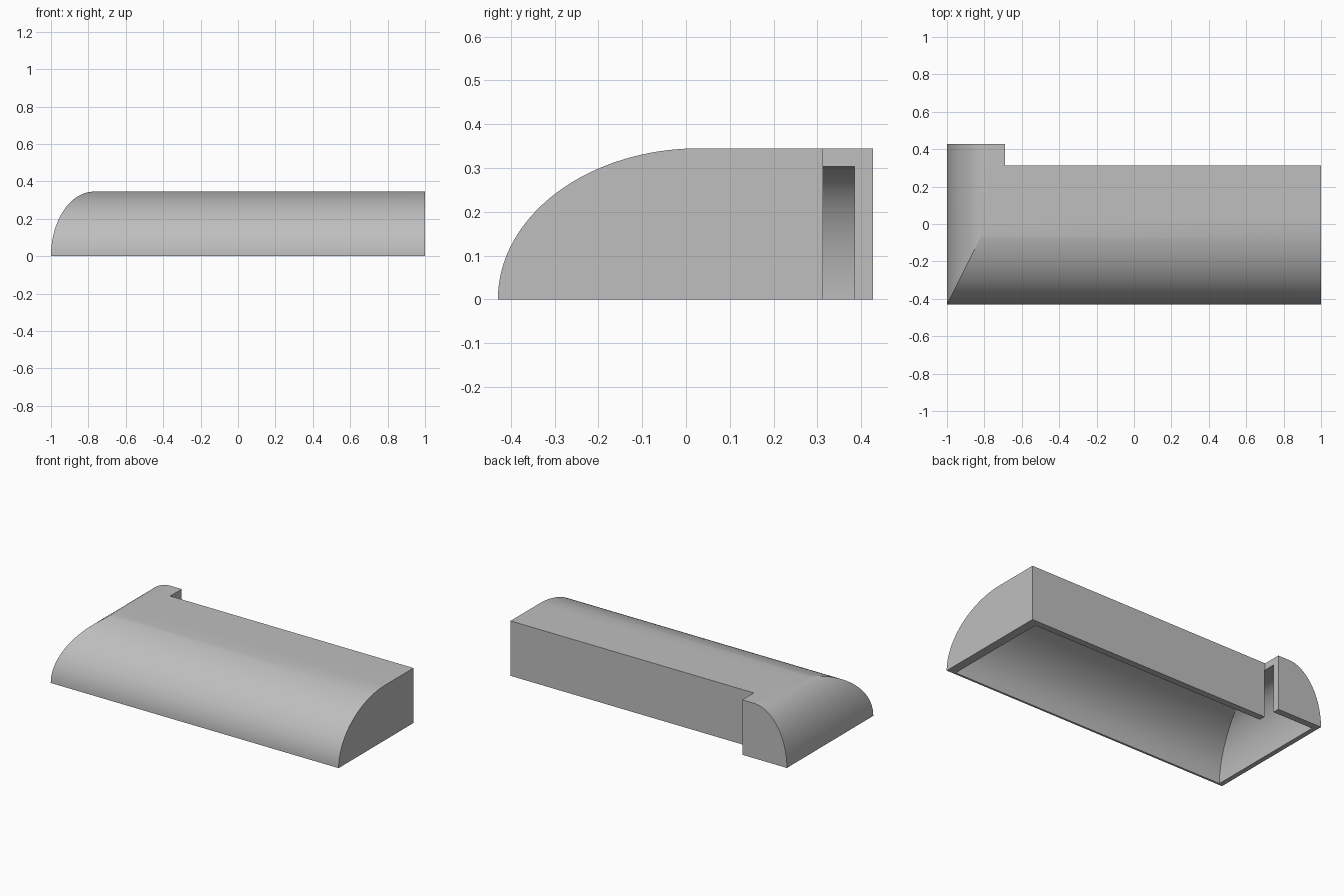
import bpy, bmesh, math
from mathutils import Vector

if "Cube" in bpy.data.objects:
    bpy.data.objects.remove(bpy.data.objects["Cube"])

grey = bpy.data.materials.new("plain_grey")
grey.use_nodes = True
COLOUR = (0.52, 0.52, 0.52, 1)
grey.diffuse_color = COLOUR
grey.node_tree.nodes["Principled BSDF"].inputs["Base Color"].default_value = COLOUR


def prism(name, points, lo, hi, along):
    """Extrude a profile of (side, z) points along x or y."""
    bm = bmesh.new()
    place = (lambda s, z: (lo, s, z)) if along == "x" else (lambda s, z: (s, lo, z))
    face = bm.faces.new([bm.verts.new(place(s, z)) for s, z in points])
    out = bmesh.ops.extrude_face_region(bm, geom=[face])
    step = Vector((hi - lo, 0, 0) if along == "x" else (0, hi - lo, 0))
    bmesh.ops.translate(bm, vec=step, verts=[v for v in out["geom"] if isinstance(v, bmesh.types.BMVert)])
    bmesh.ops.recalc_face_normals(bm, faces=bm.faces)
    mesh = bpy.data.meshes.new(name)
    bm.to_mesh(mesh)
    bm.free()
    mesh.materials.append(grey)
    obj = bpy.data.objects.new(name, mesh)
    bpy.context.collection.objects.link(obj)
    return obj


def rounded(start, centre, end, top, bottom=0.0, steps=32):
    """Profile with an elliptical rise on its low side and a square far side."""
    pts = [(end, top), (end, bottom)]
    if bottom < 0:
        pts.append((start, bottom))
    for i in range(steps + 1):
        a = math.pi / 2 * i / steps
        pts.append((centre - (centre - start) * math.cos(a), top * math.sin(a)))
    return pts


def box_profile(lo, hi, bottom, top):
    return [(lo, bottom), (hi, bottom), (hi, top), (lo, top)]


def combine(target, tool, operation):
    mod = target.modifiers.new(operation.lower(), "BOOLEAN")
    mod.operation, mod.solver, mod.object = operation, "EXACT", tool
    bpy.context.view_layer.objects.active = target
    bpy.ops.object.modifier_apply(modifier=mod.name)
    bpy.data.objects.remove(tool)


def hooded_block(name, front, left, back, right, step_x, step_y, top, bottom=0.0):
    """Two crossing rounded profiles, with the back stepped in past step_x."""
    block = prism(name, rounded(front, 0.03, back, top, bottom), -1.1, right, "x")
    side = prism("side_curve", rounded(left, -0.77, right + 0.1, top, bottom), -0.6, 0.6, "y")
    combine(block, side, "INTERSECT")
    notch = prism("back_step", box_profile(step_y, 0.6, -0.2, 0.5), step_x, 1.2, "x")
    combine(block, notch, "DIFFERENCE")
    return block


# Outer shell, then the hollow that opens underneath and through the step
shell = hooded_block("curved_cover", -0.43, -1.0, 0.427, 1.0, -0.69, 0.313, 0.345)
hollow = hooded_block("hollow", -0.417, -0.97, 0.385, 0.945, -0.686, 0.272, 0.303, -0.05)
combine(shell, hollow, "DIFFERENCE")

# Smooth curves with crisp edges
bpy.ops.object.select_all(action="DESELECT")
shell.select_set(True)
bpy.context.view_layer.objects.active = shell
bpy.ops.object.shade_smooth_by_angle(angle=math.radians(20))
